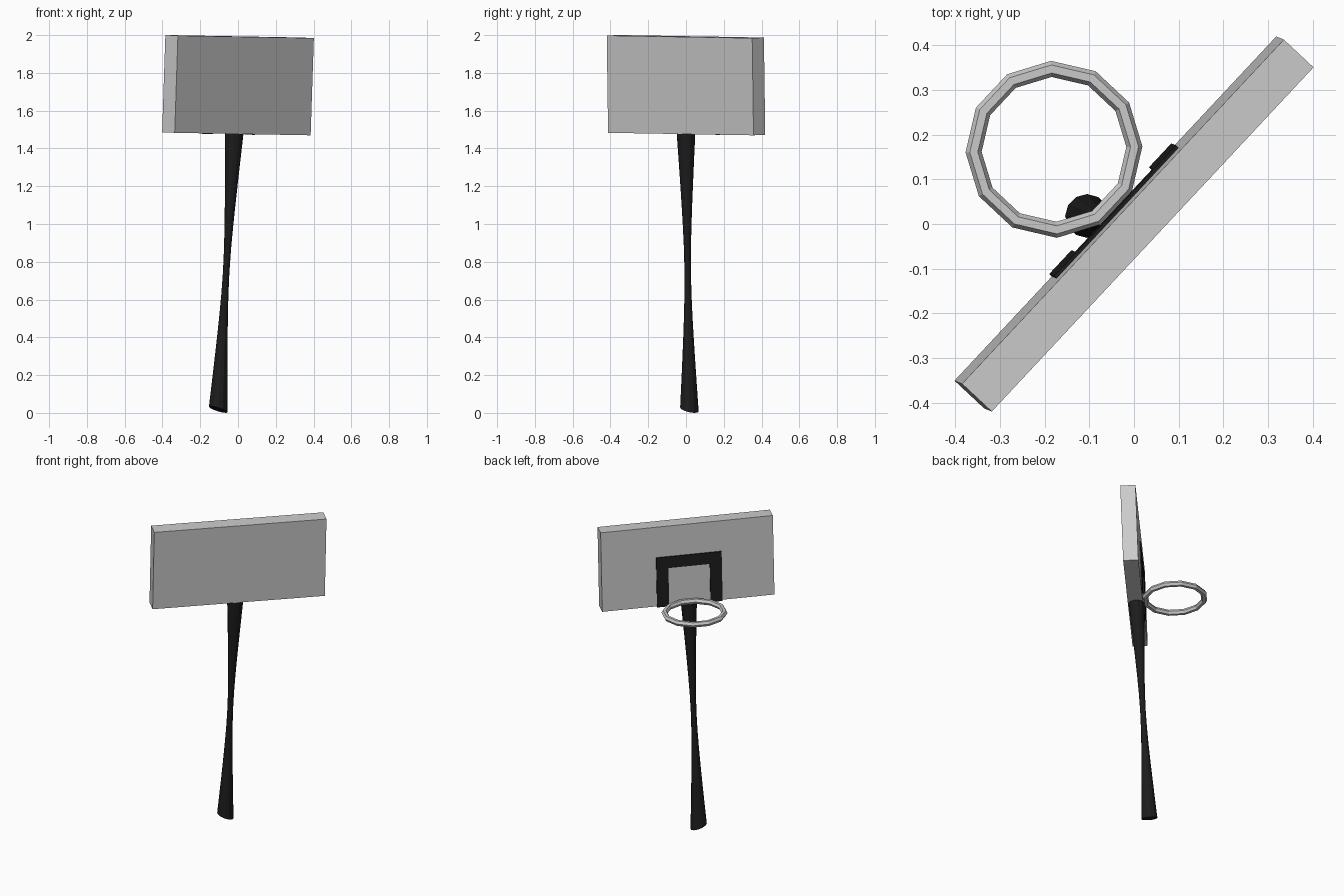
import bpy, bmesh, math
from mathutils import Vector, Matrix

if "Cube" in bpy.data.objects:
    bpy.data.objects.remove(bpy.data.objects["Cube"])

# Tilted frame of the backboard: along (U), out towards the hoop (N), up (W)
W = Vector((0.017, -0.007, 0.515)).normalized()
U = Vector((0.683, 0.730, 0.0))
U = (U - W * U.dot(W)).normalized()
N = W.cross(U)
FRAME = Matrix((U, N, W)).transposed().to_4x4()
BOARD = Matrix.Translation((0, 0, 1.735)) @ FRAME
LENGTH, THICK, HEIGHT = 1.054, 0.091, 0.515

black = bpy.data.materials.new("black_paint")
black.diffuse_color = (0.012, 0.012, 0.012, 1)
black.use_nodes = True
black.node_tree.nodes["Principled BSDF"].inputs["Base Color"].default_value = black.diffuse_color


def finish(bm, name, matrix=None, mat=None):
    bmesh.ops.recalc_face_normals(bm, faces=bm.faces)
    mesh = bpy.data.meshes.new(name)
    bm.to_mesh(mesh)
    bm.free()
    ob = bpy.data.objects.new(name, mesh)
    if matrix:
        ob.matrix_world = matrix
    if mat:
        mesh.materials.append(mat)
    bpy.context.collection.objects.link(ob)
    return ob


def bridge(bm, a, b):
    n = len(a)
    for i in range(n):
        j = (i + 1) % n
        bm.faces.new((a[i], a[j], b[j], b[i]))


# Backboard slab
bm = bmesh.new()
bmesh.ops.create_cube(bm, size=1, matrix=Matrix.Diagonal((LENGTH, THICK, HEIGHT, 1)))
finish(bm, "backboard", BOARD)

# Target outline: open-bottomed frame on the hoop side
half, bar, low, high = 0.20, 0.073, -0.262, 0.06
profile = [(-half, low), (-half, high), (half, high), (half, low),
           (half - bar, low), (half - bar, high - bar),
           (bar - half, high - bar), (bar - half, low)]
bm = bmesh.new()
face = bm.faces.new([bm.verts.new((x - 0.008, THICK / 2 - 0.002, z)) for x, z in profile])
ext = bmesh.ops.extrude_face_region(bm, geom=[face])
bmesh.ops.translate(bm, vec=(0, 0.01, 0),
                    verts=[v for v in ext["geom"] if isinstance(v, bmesh.types.BMVert)])
finish(bm, "target_frame", BOARD, black)

# Hoop: low-poly ring
bm = bmesh.new()
SEGS, SIDES, MAJOR, MINOR = 12, 6, 0.180, 0.018
rings = []
for i in range(SEGS):
    a = 2 * math.pi * i / SEGS + math.radians(45)
    ring = []
    for k in range(SIDES):
        t = 2 * math.pi * k / SIDES
        r = MAJOR + MINOR * math.cos(t)
        ring.append(bm.verts.new((r * math.cos(a), r * math.sin(a), MINOR * math.sin(t))))
    rings.append(ring)
for i in range(SEGS):
    bridge(bm, rings[i], rings[(i + 1) % SEGS])
finish(bm, "hoop", Matrix.Translation((-0.179, 0.167, 1.503)) @ FRAME)

# Pole: leaning twisted tube with a narrow waist and a slanted foot
bm = bmesh.new()
foot, top = Vector((-0.105, 0.018, 0.018)), Vector((-0.02, 0.0, 1.478))
LEVELS, SIDES, END, WAIST = 12, 12, 0.049, 0.017
rings = []
for i in range(LEVELS + 1):
    t = i / LEVELS
    s = 2 * t - 1
    radius = math.sqrt(WAIST ** 2 + (END ** 2 - WAIST ** 2) * s * s)
    centre = foot.lerp(top, t)
    ring = []
    for k in range(SIDES):
        a = 2 * math.pi * k / SIDES
        x, y = radius * math.cos(a), radius * math.sin(a)
        slant = -(0.30 * x + 0.21 * y) * (1 - t)
        ring.append(bm.verts.new(centre + Vector((x, y, slant))))
    rings.append(ring)
for a, b in zip(rings, rings[1:]):
    bridge(bm, a, b)
bm.faces.new(rings[0])
bm.faces.new(rings[-1])
finish(bm, "pole", None, black)
